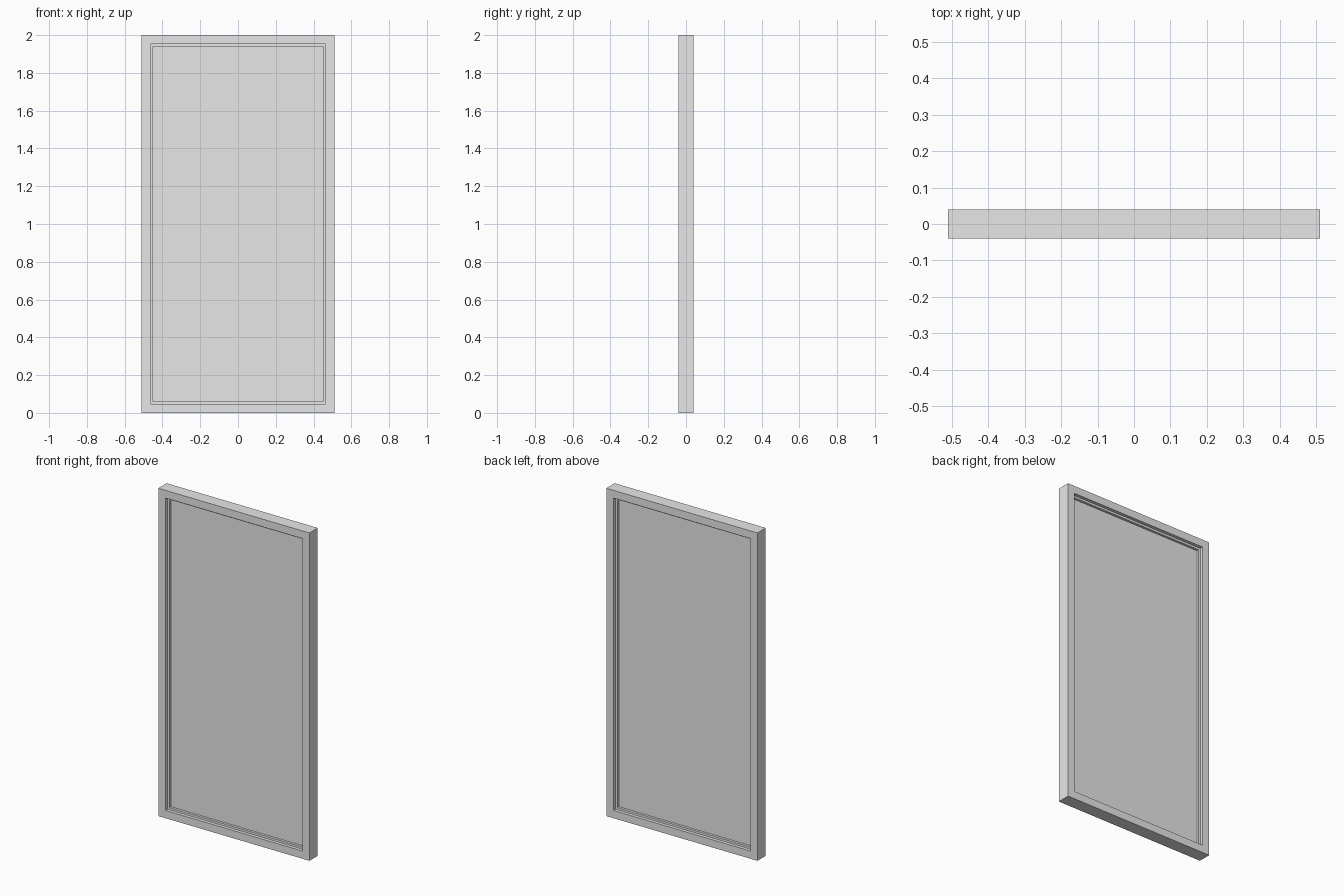
import bpy, bmesh

cube = bpy.data.objects.get("Cube")
if cube:
    bpy.data.objects.remove(cube, do_unlink=True)

WIDTH, HEIGHT = 1.02, 2.0

grey = bpy.data.materials.new("light_grey")
grey.use_nodes = True
grey.diffuse_color = (0.8, 0.8, 0.8, 1)
grey.node_tree.nodes["Principled BSDF"].inputs["Base Color"].default_value = (0.8, 0.8, 0.8, 1)


def finish(name, bm):
    bmesh.ops.recalc_face_normals(bm, faces=bm.faces)
    mesh = bpy.data.meshes.new(name)
    bm.to_mesh(mesh)
    bm.free()
    mesh.materials.append(grey)
    obj = bpy.data.objects.new(name, mesh)
    bpy.context.collection.objects.link(obj)
    return obj


def rectangle(bm, inset, y):
    """Upright rectangle of vertices, inset from the outer border."""
    x = WIDTH / 2 - inset
    low, high = inset, HEIGHT - inset
    return [bm.verts.new((px, y, pz)) for px, pz in
            ((-x, low), (x, low), (x, high), (-x, high))]


def border(name, outer, inner, half_depth):
    """Mitred rectangular border between two insets."""
    bm = bmesh.new()
    section = ((outer, -half_depth), (inner, -half_depth),
               (inner, half_depth), (outer, half_depth))
    loops = [rectangle(bm, inset, y) for inset, y in section]
    for i, loop in enumerate(loops):
        following = loops[(i + 1) % 4]
        for j in range(4):
            k = (j + 1) % 4
            bm.faces.new((loop[j], loop[k], following[k], following[j]))
    return finish(name, bm)


def slab(name, inset, half_depth):
    bm = bmesh.new()
    front = rectangle(bm, inset, -half_depth)
    back = rectangle(bm, inset, half_depth)
    bm.faces.new(front)
    bm.faces.new(back[::-1])
    for j in range(4):
        k = (j + 1) % 4
        bm.faces.new((front[j], front[k], back[k], back[j]))
    return finish(name, bm)


# Outer frame, stepped inner bead and thin central panel
border("outer_frame", 0, 0.047, 0.04)
border("inner_bead", 0.047, 0.06, 0.02)
slab("centre_panel", 0.06, 0.005)
